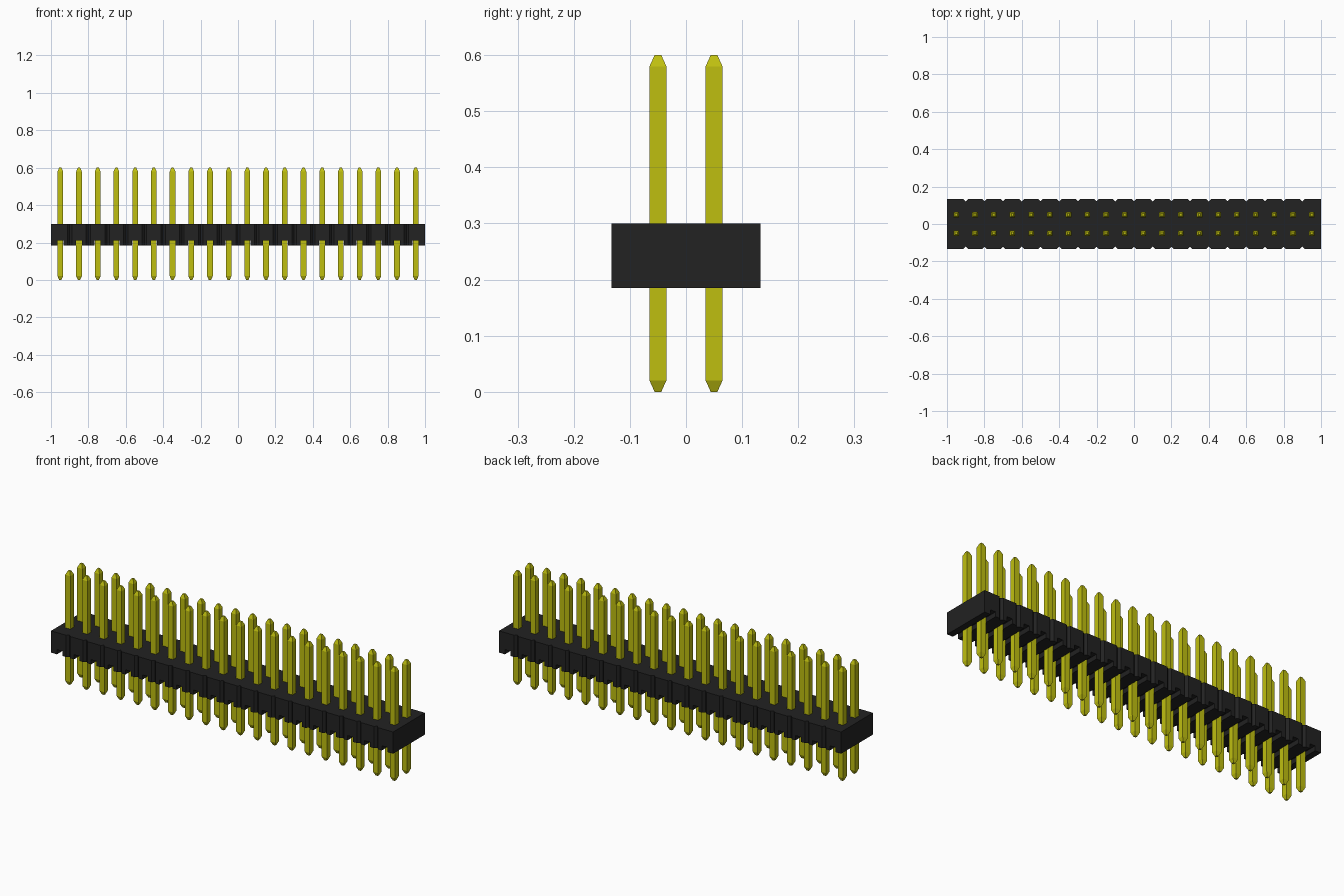
import bpy
import bmesh

COLUMNS = 20
PITCH = 0.1
HALF_PIN = 0.015
HALF_TIP = 0.006
DEPTH = 0.133
BOTTOM, TOP = 0.185, 0.30

if "Cube" in bpy.data.objects:
    bpy.data.objects.remove(bpy.data.objects["Cube"], do_unlink=True)


def make_material(name, rgb):
    mat = bpy.data.materials.new(name)
    mat.use_nodes = True
    mat.diffuse_color = (*rgb, 1)
    mat.node_tree.nodes["Principled BSDF"].inputs["Base Color"].default_value = (*rgb, 1)
    return mat


def make_object(name, bm, mat):
    bmesh.ops.recalc_face_normals(bm, faces=bm.faces)
    mesh = bpy.data.meshes.new(name)
    bm.to_mesh(mesh)
    bm.free()
    mesh.materials.append(mat)
    obj = bpy.data.objects.new(name, mesh)
    bpy.context.collection.objects.link(obj)
    return obj


def loft(bm, rings):
    """Join rings of equal length and cap both ends."""
    loops = [[bm.verts.new(p) for p in ring] for ring in rings]
    for a, b in zip(loops, loops[1:]):
        for i in range(len(a)):
            j = (i + 1) % len(a)
            bm.faces.new((a[i], a[j], b[j], b[i]))
    bm.faces.new(loops[0])
    bm.faces.new(loops[-1])


def square(x, y, z, hx, hy):
    return [(x - hx, y - hy, z), (x + hx, y - hy, z),
            (x + hx, y + hy, z), (x - hx, y + hy, z)]


black = make_material("black plastic", (0.016, 0.016, 0.016))
gold = make_material("yellow metal", (0.52, 0.52, 0.005))
columns = [(i - (COLUMNS - 1) / 2) * PITCH for i in range(COLUMNS)]

# Housing: long strip with a V groove between neighbouring columns
groove = 0.012
front = [(-1, -DEPTH)]
for x in columns[:-1]:
    edge = x + PITCH / 2
    front += [(edge - groove, -DEPTH), (edge, -DEPTH + groove), (edge + groove, -DEPTH)]
front.append((1, -DEPTH))
plan = front + [(x, -y) for x, y in reversed(front)]
bm = bmesh.new()
loft(bm, [[(x, y, z) for x, y in plan] for z in (BOTTOM, TOP)])
housing = make_object("housing", bm, black)

# Channels across the underside, one per column
bm = bmesh.new()
for x in columns:
    loft(bm, [square(x, 0, z, HALF_PIN + 0.001, 0.2) for z in (BOTTOM - 0.05, 0.21)])
cutter = make_object("channel_cutter", bm, black)
cutter.hide_render = True
cut = housing.modifiers.new("channels", "BOOLEAN")
cut.operation = "DIFFERENCE"
cut.solver = "EXACT"
cut.object = cutter
bpy.context.view_layer.objects.active = housing
bpy.ops.object.modifier_apply(modifier=cut.name)
bpy.data.objects.remove(cutter, do_unlink=True)

# Pins: square posts with tapered ends, in two rows
for row, y in (("front", -0.05), ("back", 0.05)):
    bm = bmesh.new()
    for x in columns:
        loft(bm, [square(x, y, z, h, h) for z, h in
                  ((0, HALF_TIP), (0.02, HALF_PIN), (0.58, HALF_PIN), (0.6, HALF_TIP))])
    make_object(row + "_pins", bm, gold)
